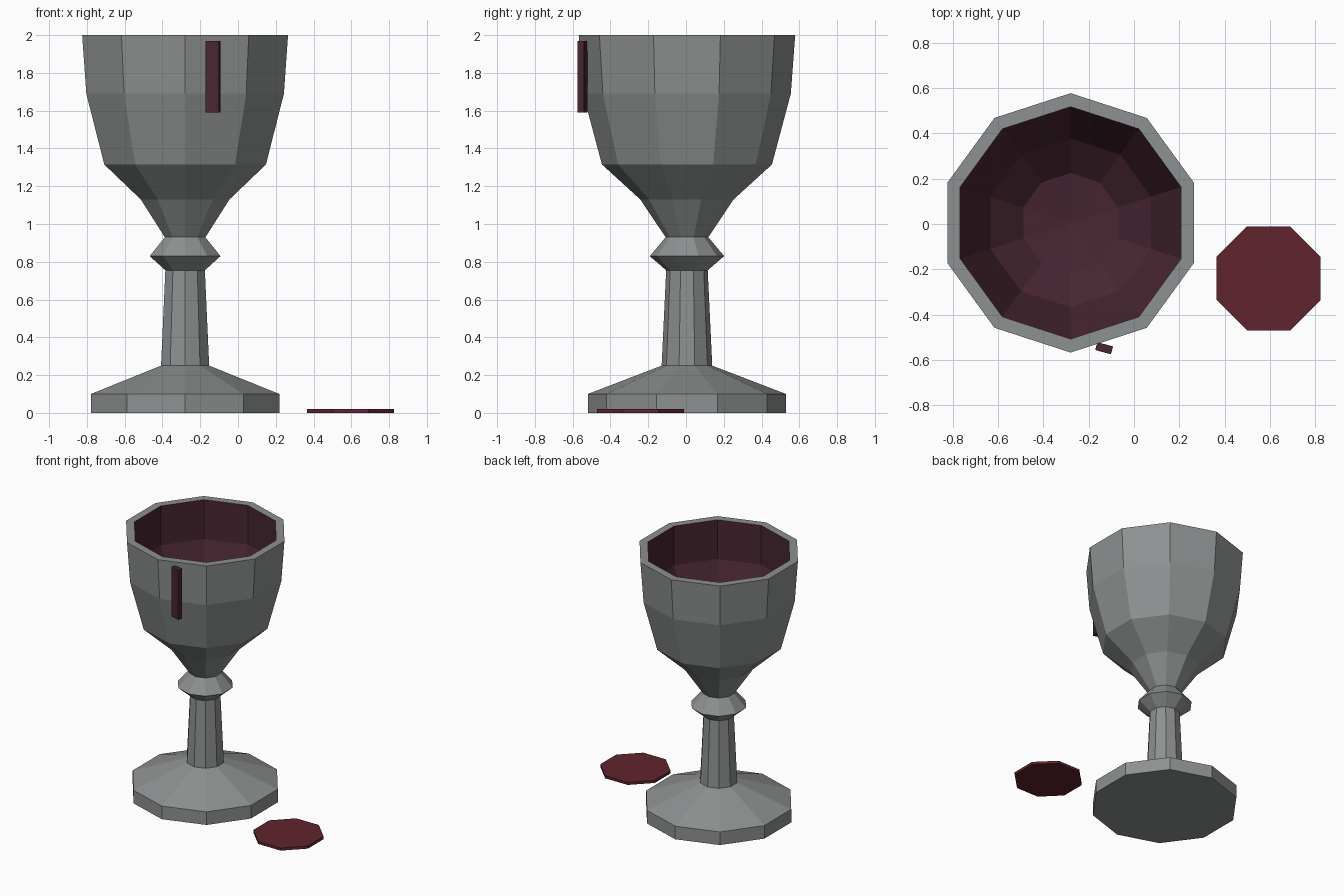
import bpy, bmesh, math
from mathutils import Matrix

if "Cube" in bpy.data.objects:
    bpy.data.objects.remove(bpy.data.objects["Cube"], do_unlink=True)


def material(name, rgb):
    m = bpy.data.materials.new(name)
    m.use_nodes = True
    m.diffuse_color = (*rgb, 1)
    m.node_tree.nodes["Principled BSDF"].inputs["Base Color"].default_value = (*rgb, 1)
    return m


pewter = material("pewter grey", (0.27, 0.282, 0.282))
wine = material("dark wine", (0.065, 0.019, 0.032))
spill = material("spilled wine red", (0.117, 0.017, 0.026))


def add_object(name, bm, mat):
    bmesh.ops.recalc_face_normals(bm, faces=bm.faces)
    mesh = bpy.data.meshes.new(name)
    bm.to_mesh(mesh)
    bm.free()
    mesh.materials.append(mat)
    obj = bpy.data.objects.new(name, mesh)
    bpy.context.collection.objects.link(obj)
    return obj


def lathe(name, profile, mat, center, sides=10, turn=math.pi / 2):
    """Spin a (radius, height) profile; radius 0 makes a pole."""
    bm = bmesh.new()
    rings = []
    for r, z in profile:
        count = sides if r > 0 else 1
        rings.append([bm.verts.new((center[0] + r * math.cos(turn + math.tau * i / sides),
                                    center[1] + r * math.sin(turn + math.tau * i / sides), z))
                      for i in range(count)])
    for low, high in zip(rings, rings[1:]):
        for i in range(sides):
            j = (i + 1) % sides
            corners = [low[i % len(low)], low[j % len(low)],
                       high[j % len(high)], high[i % len(high)]]
            bm.faces.new(list(dict.fromkeys(corners)))
    return add_object(name, bm, mat)


# Goblet, from the foot upwards
axis = (-0.28, 0.005)
lathe("foot", [(0, 0), (0.525, 0), (0.525, 0.1), (0.134, 0.25)], pewter, axis)
lathe("stem", [(0.134, 0.25), (0.11, 0.755)], pewter, axis)
lathe("stem_knob", [(0.11, 0.755), (0.197, 0.83), (0.113, 0.93)], pewter, axis)
bowl = lathe("bowl", [(0.113, 0.93), (0.247, 1.13), (0.45, 1.315), (0.55, 1.69), (0.573, 2),
                      (0.513, 2), (0.513, 1.7), (0.373, 1.36), (0.22, 1.23), (0, 1.2)],
             pewter, axis)

# Wine-stained lining: bowl faces inside the rim
bowl.data.materials.append(wine)
for face in bowl.data.polygons:
    inner_side = face.index // 10 >= 5
    face.material_index = 1 if inner_side else 0

# Drip running down the outside of the bowl
bm = bmesh.new()
bmesh.ops.create_cube(bm, size=1, matrix=Matrix.Translation((-0.132, -0.549, 1.78))
                      @ Matrix.Rotation(math.radians(-15), 4, "Z")
                      @ Matrix.Diagonal((0.072, 0.036, 0.38, 1)))
add_object("drip", bm, wine)

# Octagonal puddle on the ground
lathe("puddle", [(0, 0), (0.249, 0), (0.249, 0.02), (0, 0.02)], spill,
      (0.595, -0.24), sides=8, turn=math.pi / 8)
